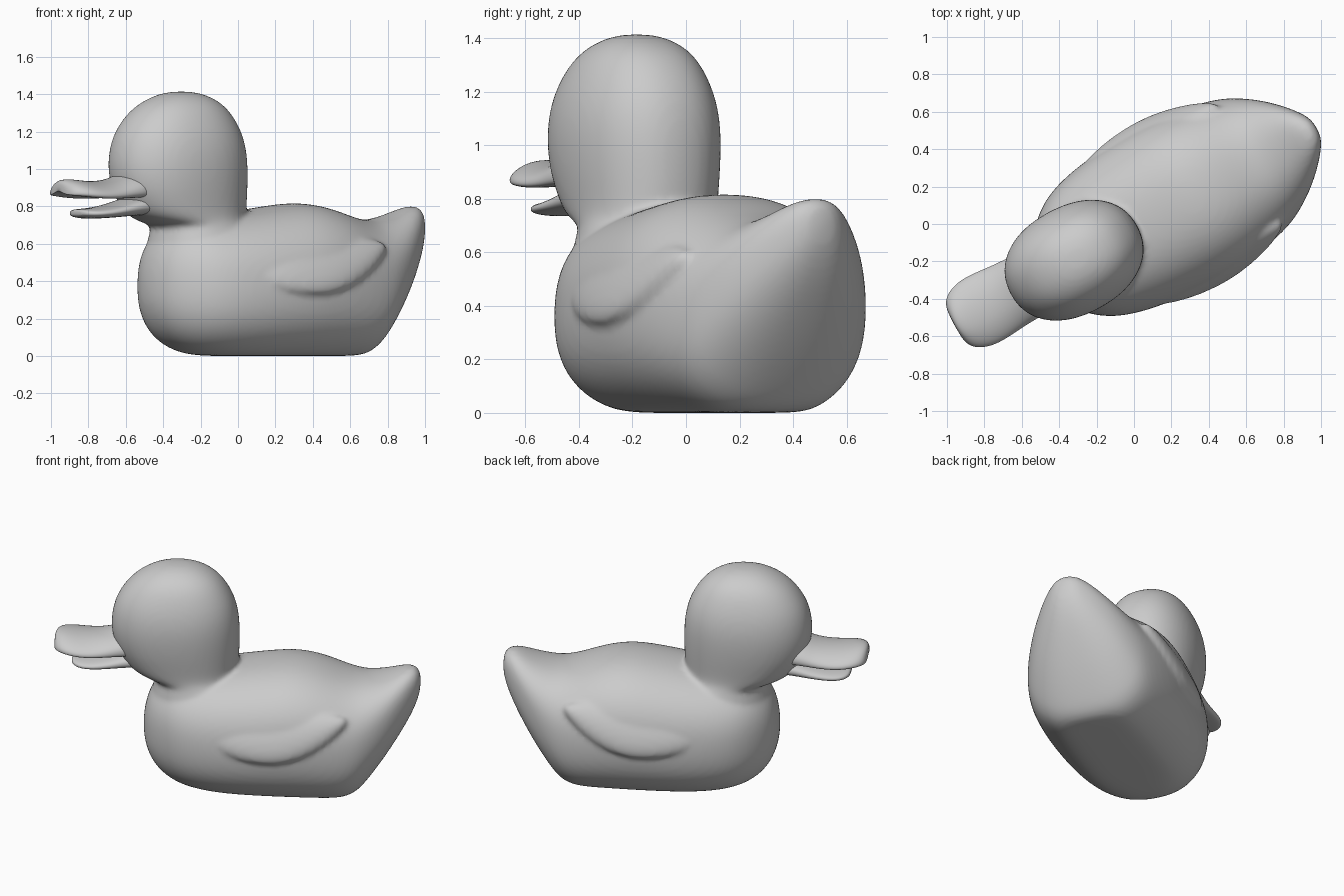
import bpy, bmesh, math

if "Cube" in bpy.data.objects:
    bpy.data.objects.remove(bpy.data.objects["Cube"])

ANGLE = math.radians(28.5)   # the duck is turned about z
SIDE = -0.017                # sideways offset of its centre line
N = 28


def curve(c, p):
    return math.copysign(abs(c) ** (2 / p), c)


def angles():
    return [2 * math.pi * i / N for i in range(N)]


def upright(u, w, zb, zt, p=2.2, camber=0.0, mid=0.48):
    """Cross-section standing across the length of the duck, cut at the floor."""
    zm = zb + mid * (zt - zb)
    ring = []
    for a in angles():
        c, s = curve(math.cos(a), p), curve(math.sin(a), p)
        z = zm + s * ((zt - zm) if s > 0 else (zm - zb))
        ring.append((u, w * c, max(0, z - camber * c * c)))
    return ring


def level(z, u0, u1, w, p=2.2):
    """Horizontal section from u0 to u1."""
    m, h = (u0 + u1) / 2, (u1 - u0) / 2
    return [(m + h * curve(math.cos(a), p), w * curve(math.sin(a), p), z)
            for a in angles()]


def leaning(u, v, z, h, t, side, lean=math.radians(27)):
    """Flat oval leaning in against the flank."""
    ring = []
    for a in angles():
        x, y = t * math.cos(a), h * math.sin(a)
        ring.append((u, side * (v + x * math.cos(lean) - y * math.sin(lean)),
                     z + x * math.sin(lean) + y * math.cos(lean)))
    return ring


def loft(bm, rings):
    vs = [[bm.verts.new(p) for p in r] for r in rings]
    for a, b in zip(vs, vs[1:]):
        for i in range(N):
            j = (i + 1) % N
            bm.faces.new((a[i], a[j], b[j], b[i]))
    bm.faces.new(vs[0][::-1])
    bm.faces.new(vs[-1])


def finish(name, bm):
    bmesh.ops.recalc_face_normals(bm, faces=bm.faces)
    me = bpy.data.meshes.new(name)
    bm.to_mesh(me)
    bm.free()
    me.polygons.foreach_set("use_smooth", [True] * len(me.polygons))
    ob = bpy.data.objects.new(name, me)
    bpy.context.collection.objects.link(ob)
    ob.rotation_euler.z = ANGLE
    ob.location = (-math.sin(ANGLE) * SIDE, math.cos(ANGLE) * SIDE, 0)
    ob.modifiers.new("round", 'SUBSURF').levels = 2
    ob.modifiers["round"].render_levels = 2
    return ob


# body, from breast to tail: position, half width, bottom, top
bm = bmesh.new()
body = [(-.565, .05, .31, .43), (-.54, .16, .20, .56), (-.48, .255, .10, .66),
        (-.38, .345, .03, .72), (-.25, .405, -.01, .74), (-.05, .445, -.03, .77),
        (.2, .463, -.03, .81), (.35, .46, -.03, .825), (.5, .443, -.03, .80),
        (.64, .413, -.03, .75), (.73, .385, .005, .73), (.80, .352, .09, .73),
        (.91, .28, .25, .757), (1.01, .185, .42, .80), (1.07, .11, .54, .805),
        (1.105, .05, .65, .765)]
loft(bm, [upright(*s, p=2.35) for s in body])

# neck and head, bottom to top: height, front, back, half width
head = [(.42, -.50, .0, .27), (.58, -.525, .05, .30), (.67, -.495, .02, .28),
        (.70, -.495, .005, .268), (.722, -.585, .005, .264), (.76, -.66, .005, .266),
        (.83, -.71, .01, .276), (.9, -.745, .013, .286), (1.0, -.765, .014, .294),
        (1.1, -.757, .006, .291), (1.2, -.727, -.02, .27), (1.3, -.652, -.08, .227),
        (1.36, -.57, -.145, .178), (1.4, -.48, -.23, .11), (1.414, -.40, -.31, .04)]
loft(bm, [level(*s) for s in head])

# wings: position, sideways, height, half height, half thickness
wing = [(-.16, .38, .45, .02, .02), (-.08, .38, .45, .08, .04),
        (.05, .395, .46, .135, .055), (.25, .40, .48, .175, .06),
        (.42, .39, .50, .158, .06), (.57, .37, .535, .11, .055),
        (.66, .352, .562, .055, .045), (.70, .34, .575, .02, .03)]
for side in (1, -1):
    loft(bm, [leaning(*s, side) for s in wing])

# fuse everything into one soft moulded skin
duck = finish("body_head_and_wings", bm)
skin = duck.modifiers.new("fuse", 'REMESH')
skin.mode = 'VOXEL'
skin.voxel_size = 0.015
skin.use_smooth_shade = True
soft = duck.modifiers.new("soften", 'SMOOTH')
soft.factor = 0.5
soft.iterations = 6

# upper bill with a broad, flared tip
bm = bmesh.new()
upper = [(-.56, .17, .85, 1.01), (-.70, .182, .85, .985), (-.78, .184, .85, .948),
         (-.89, .197, .85, .932), (-.98, .195, .857, .94), (-1.05, .168, .865, .948),
         (-1.088, .13, .872, .94), (-1.102, .075, .885, .92)]
loft(bm, [upright(*s, p=2.4, camber=.035) for s in upper])
finish("upper_bill", bm)

# lower bill, thickening towards the jaw
bm = bmesh.new()
lower = [(-.52, .15, .755, .87), (-.66, .155, .75, .855), (-.75, .158, .742, .82),
         (-.86, .158, .735, .795), (-.94, .14, .733, .788), (-.985, .10, .742, .785),
         (-.998, .05, .752, .777)]
loft(bm, [upright(*s, p=2.4) for s in lower])
finish("lower_bill", bm)
